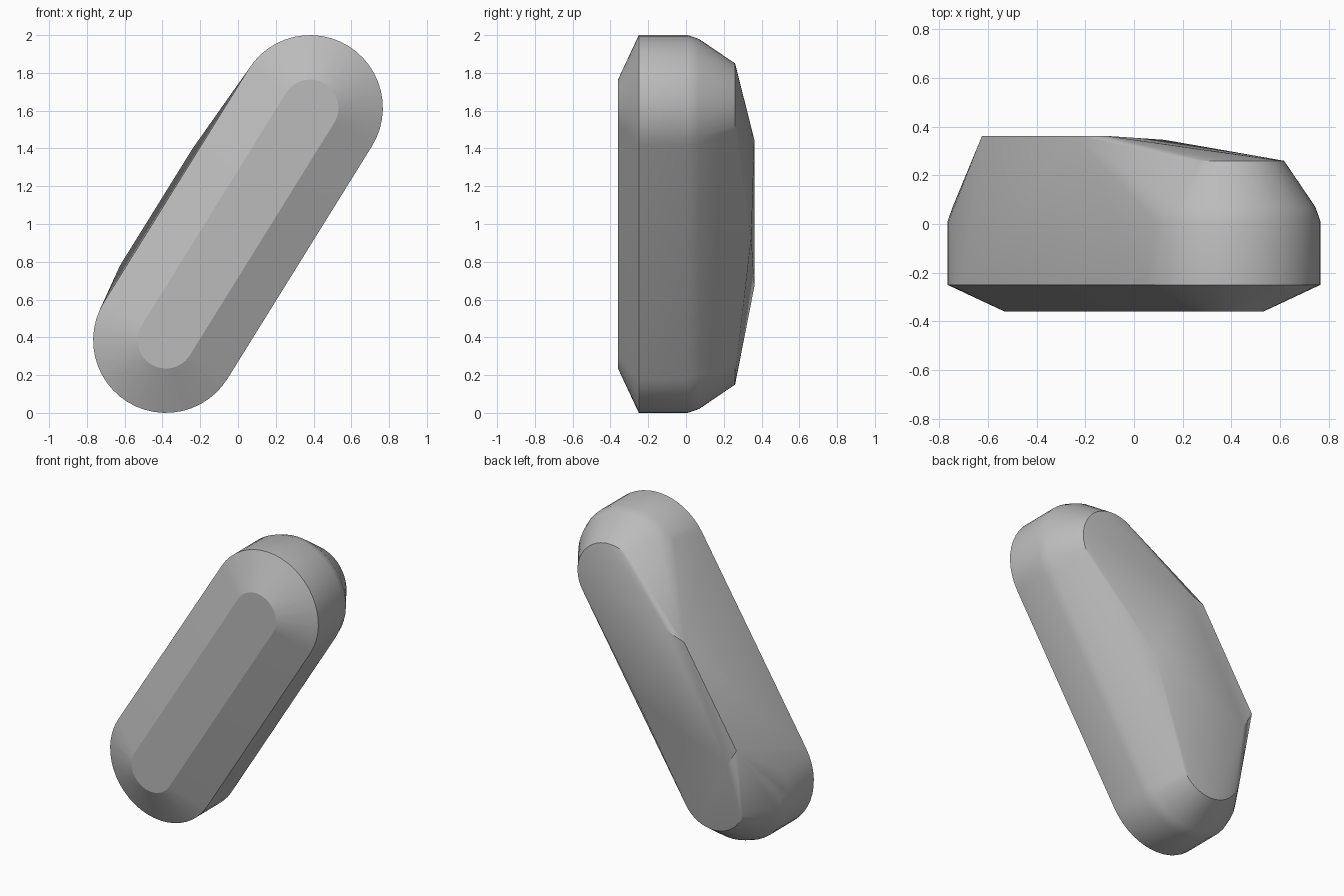
import bpy, bmesh, math
from mathutils import Vector

if "Cube" in bpy.data.objects:
    bpy.data.objects.remove(bpy.data.objects["Cube"])

# Slanted axis of the capsule, and the direction across it (upper left)
END = Vector((0.382, 0, 0.615))
MID = Vector((0, 0, 1))
AXIS = END.normalized()
SIDE = Vector((-AXIS.z, 0, AXIS.x))
ARC = 24


def stadium(y, radius):
    """Points of a slanted rounded slot outline at depth y."""
    points = []
    for sign in (1, -1):
        for i in range(ARC + 1):
            a = math.pi * i / ARC
            points.append(MID + sign * END + Vector((0, y, 0))
                          + sign * radius * (AXIS * math.sin(a) + SIDE * math.cos(a)))
    return points


# Outline rings from the front plate, over the side wall, to the back chamfer
points = []
for y, radius in ((-0.36, 0.15), (-0.25, 0.385), (0.01, 0.385),
                  (0.07, 0.364), (0.26, 0.235)):
    points += stadium(y, radius)

# Corners of the raised, faceted back
points += [Vector(p) for p in ((-0.24, 0.362, 1.40), (-0.11, 0.362, 1.445),
                               (-0.625, 0.362, 0.78), (-0.56, 0.362, 0.67),
                               (0.125, 0.346, 0.93))]

# Wrap the outlines in one solid
bm = bmesh.new()
for p in points:
    bm.verts.new(p)
hull = bmesh.ops.convex_hull(bm, input=bm.verts[:])
loose = {v for v in hull["geom_interior"] + hull["geom_unused"]
         if isinstance(v, bmesh.types.BMVert)}
bmesh.ops.delete(bm, geom=list(loose), context="VERTS")
bmesh.ops.dissolve_limit(bm, angle_limit=math.radians(0.5),
                         verts=bm.verts[:], edges=bm.edges[:])
bmesh.ops.recalc_face_normals(bm, faces=bm.faces[:])
mesh = bpy.data.meshes.new("capsule_body")
bm.to_mesh(mesh)
bm.free()
body = bpy.data.objects.new("capsule_body", mesh)
bpy.context.collection.objects.link(body)

# Plain grey finish
grey = bpy.data.materials.new("Mid grey")
grey.use_nodes = True
colour = (0.5, 0.5, 0.5, 1)
grey.diffuse_color = colour
grey.node_tree.nodes["Principled BSDF"].inputs["Base Color"].default_value = colour
mesh.materials.append(grey)

# Round ends smooth, facet edges crisp
bpy.ops.object.select_all(action="DESELECT")
body.select_set(True)
bpy.context.view_layer.objects.active = body
bpy.ops.object.shade_smooth_by_angle(angle=math.radians(21))
